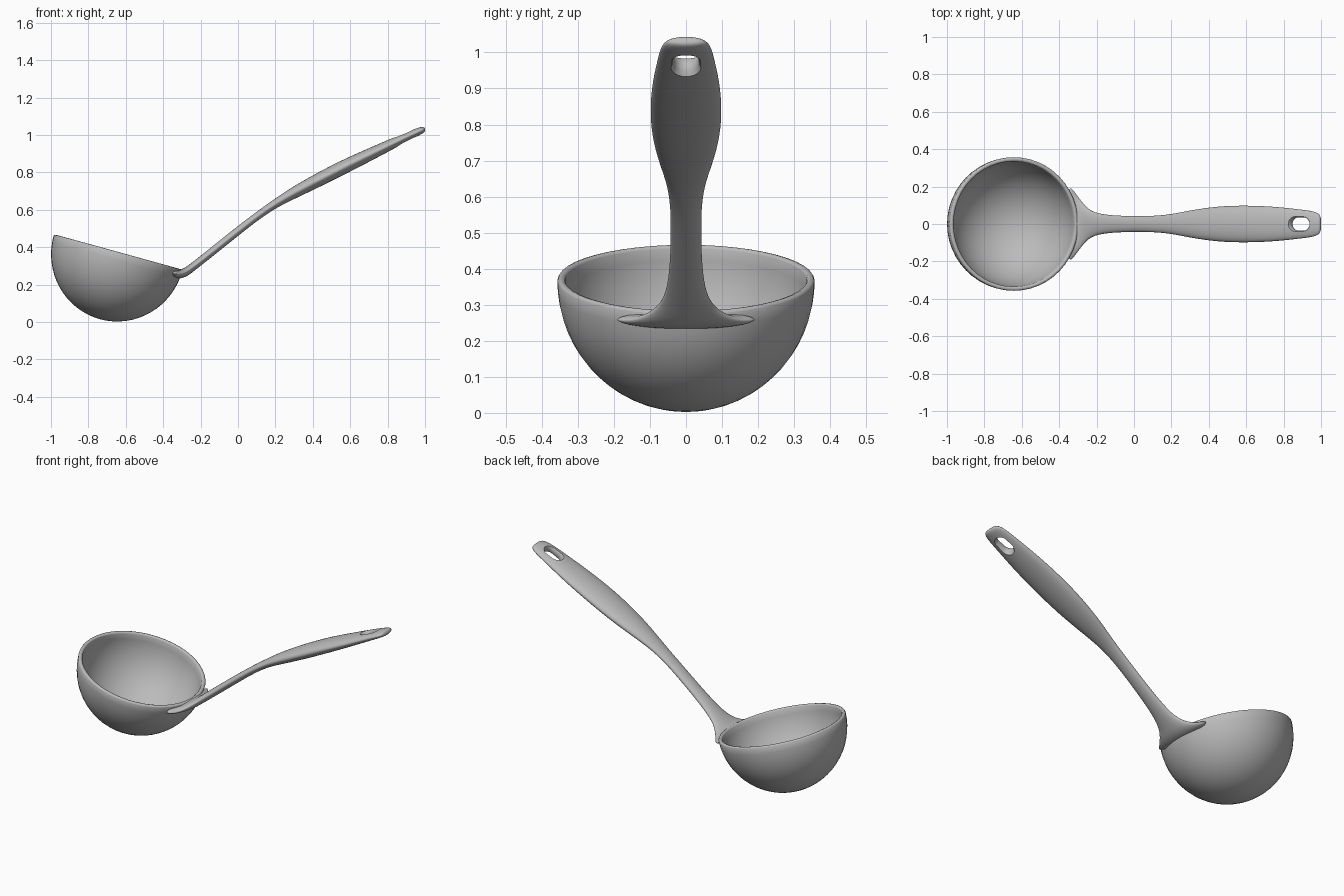
import bpy, bmesh, math
from mathutils import Vector, Matrix

if "Cube" in bpy.data.objects:
    bpy.data.objects.remove(bpy.data.objects["Cube"], do_unlink=True)

mat = bpy.data.materials.new("ladle grey")
mat.use_nodes = True
mat.diffuse_color = (0.5, 0.5, 0.5, 1)
mat.node_tree.nodes["Principled BSDF"].inputs["Base Color"].default_value = (0.5, 0.5, 0.5, 1)

# Bowl placement: a hemisphere tipped so the rim drops towards the handle
CENTRE = Vector((-0.642, 0, 0.367))
TILT = math.radians(15.4)
BOWL = Matrix.Translation(CENTRE) @ Matrix.Rotation(TILT, 4, 'Y')
R_OUT, R_IN, DEPTH = 0.357, 0.335, 1.022


def make_object(name, bm):
    bmesh.ops.recalc_face_normals(bm, faces=bm.faces)
    me = bpy.data.meshes.new(name)
    bm.to_mesh(me)
    bm.free()
    ob = bpy.data.objects.new(name, me)
    bpy.context.collection.objects.link(ob)
    me.materials.append(mat)
    return ob


def activate(ob):
    bpy.ops.object.select_all(action='DESELECT')
    ob.select_set(True)
    bpy.context.view_layer.objects.active = ob


def smooth(ob, angle):
    activate(ob)
    bpy.ops.object.shade_smooth_by_angle(angle=math.radians(angle))


def apply_mod(ob, kind, **settings):
    m = ob.modifiers.new(kind.lower(), kind)
    for key, value in settings.items():
        setattr(m, key, value)
    activate(ob)
    bpy.ops.object.modifier_apply(modifier=m.name)


def loft(rings):
    """Skin a list of closed rings of points and cap both ends."""
    bm = bmesh.new()
    loops = [[bm.verts.new(p) for p in ring] for ring in rings]
    n = len(loops[0])
    for a, b in zip(loops, loops[1:]):
        for i in range(n):
            j = (i + 1) % n
            bm.faces.new((a[i], a[j], b[j], b[i]))
    bm.faces.new(loops[0])
    bm.faces.new(loops[-1])
    return bm


# Bowl: lathed wall with a rounded lip
steps = 16
profile = []
for i in range(steps + 1):
    a = math.pi / 2 * (1 - i / steps)
    profile.append((R_OUT * math.cos(a), -R_OUT * DEPTH * math.sin(a)))
mid, half = (R_OUT + R_IN) / 2, (R_OUT - R_IN) / 2
for i in range(1, 4):
    a = math.pi * i / 4
    profile.append((mid + half * math.cos(a), 0.7 * half * math.sin(a)))
for i in range(steps + 1):
    a = math.pi / 2 * i / steps
    profile.append((R_IN * math.cos(a), -R_IN * DEPTH * math.sin(a)))

bm = bmesh.new()
vs = [bm.verts.new((x, 0, z)) for x, z in profile]
es = [bm.edges.new(pair) for pair in zip(vs, vs[1:])]
bmesh.ops.spin(bm, geom=vs + es, axis=(0, 0, 1), cent=(0, 0, 0),
               angle=2 * math.pi, steps=48, use_duplicate=False)
bmesh.ops.remove_doubles(bm, verts=bm.verts, dist=0.0005)
bm.transform(BOWL)
bowl = make_object("bowl", bm)
smooth(bowl, 60)

# Handle: x, centre height, half width, half thickness
sections = [
    (-0.36, 0.264, 0.220, 0.024), (-0.32, 0.253, 0.175, 0.024),
    (-0.285, 0.262, 0.125, 0.023), (-0.25, 0.288, 0.082, 0.021),
    (-0.20, 0.327, 0.055, 0.021), (-0.10, 0.407, 0.044, 0.021),
    (0.00, 0.487, 0.042, 0.021), (0.10, 0.565, 0.042, 0.020),
    (0.20, 0.634, 0.051, 0.022), (0.30, 0.692, 0.073, 0.031),
    (0.45, 0.770, 0.095, 0.037), (0.60, 0.846, 0.099, 0.037),
    (0.75, 0.917, 0.093, 0.031), (0.88, 0.980, 0.078, 0.025),
    (0.95, 1.012, 0.070, 0.021), (0.985, 1.027, 0.059, 0.018),
    (1.000, 1.034, 0.038, 0.011),
]
SIDES = 16
GROW = 1.03     # offsets the slight shrinkage from subdivision
rings = []
for k, (x, z, w, t) in enumerate(sections):
    p, q = sections[max(k - 1, 0)], sections[min(k + 1, len(sections) - 1)]
    tangent = Vector((q[0] - p[0], 0, q[1] - p[1])).normalized()
    normal = Vector((-tangent.z, 0, tangent.x))
    rings.append([Vector((x, 0, z)) + normal * (t * GROW * math.sin(a))
                  + Vector((0, w * GROW * math.cos(a), 0))
                  for a in (2 * math.pi * i / SIDES for i in range(SIDES))])
handle = make_object("handle", loft(rings))
apply_mod(handle, 'SUBSURF', levels=2)

# Hanging hole cutter: a rounded slot that flares at both mouths
slope = math.atan2(0.45, 1)
to_hole = Matrix.Translation((0.893, 0, 0.986)) @ Matrix.Rotation(-slope, 4, 'Y')
rings = []
for h, grow in ((-0.05, 0.022), (-0.026, 0.010), (-0.014, 0.002), (0, 0),
                (0.014, 0.002), (0.026, 0.010), (0.05, 0.022)):
    ring = []
    for i in range(32):
        a = 2 * math.pi * (i + 0.5) / 32
        r = 0.034 + grow
        shift = 0.020 if math.cos(a) > 0 else -0.020
        ring.append(to_hole @ Vector((shift + r * math.cos(a), r * math.sin(a), h)))
    rings.append(ring)
hole_cutter = make_object("hole_cutter", loft(rings))

# Bowl cavity cutter keeps the handle root out of the inside
bm = bmesh.new()
bmesh.ops.create_uvsphere(bm, u_segments=48, v_segments=32, radius=R_IN + 0.003)
bm.transform(BOWL @ Matrix.Diagonal((1, 1, DEPTH, 1)))
cavity_cutter = make_object("cavity_cutter", bm)

for cutter in (hole_cutter, cavity_cutter):
    cutter.hide_render = True
    apply_mod(handle, 'BOOLEAN', object=cutter, operation='DIFFERENCE', solver='EXACT')
    bpy.data.objects.remove(cutter, do_unlink=True)
smooth(handle, 50)
